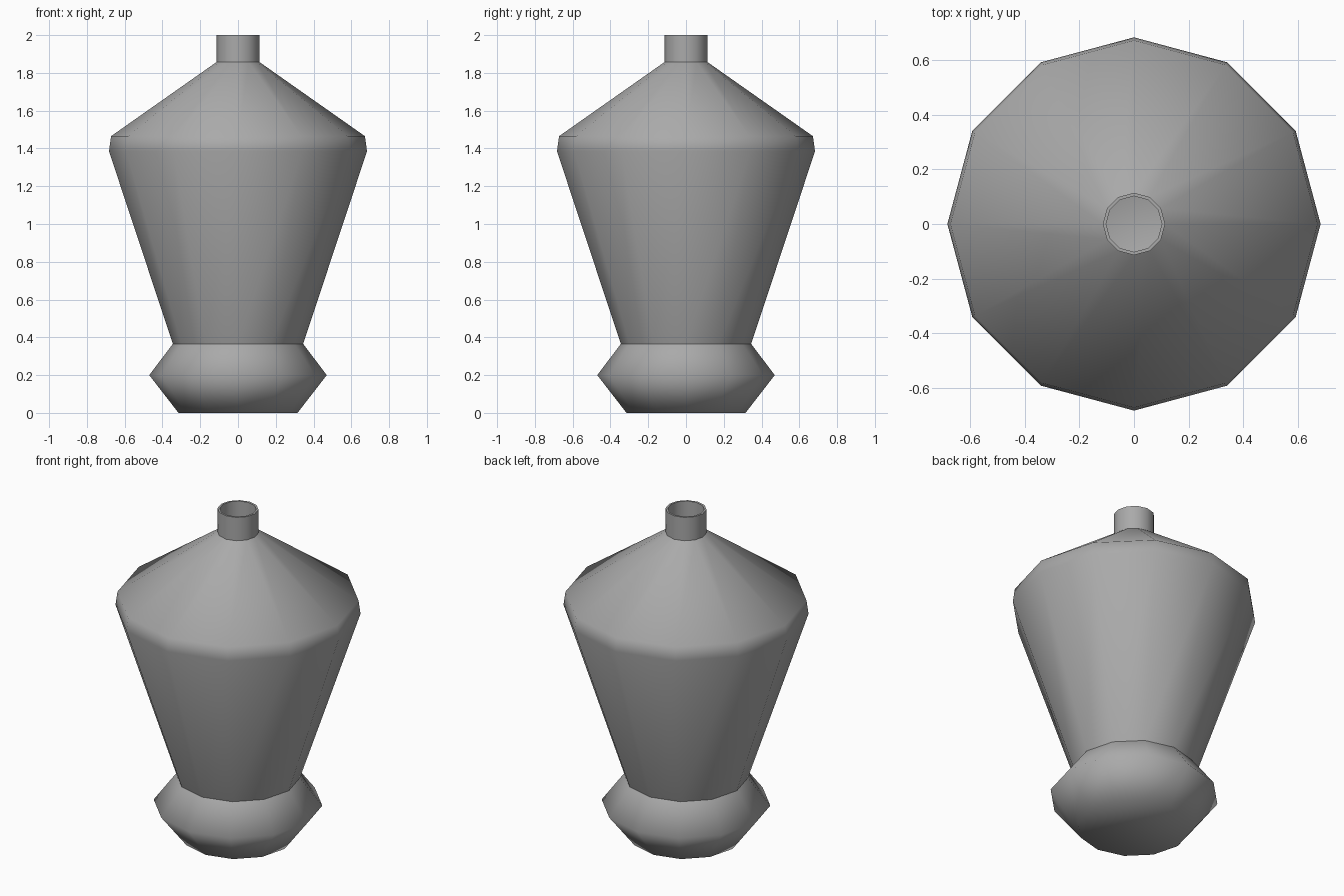
import bpy, bmesh
from math import cos, sin, tau

SIDES = 12
WALL = 0.012

cube = bpy.data.objects.get("Cube")
if cube:
    bpy.data.objects.remove(cube)

grey = bpy.data.materials.new("stone grey")
grey.use_nodes = True
colour = (0.4, 0.4, 0.4, 1)
grey.diffuse_color = colour
grey.node_tree.nodes["Principled BSDF"].inputs["Base Color"].default_value = colour

# Outer profile from the foot up to the lip: radius, height, sharp ring
outer = [
    (0.315, 0.0, False),
    (0.47, 0.2, False),
    (0.345, 0.365, True),
    (0.683, 1.385, False),
    (0.672, 1.465, False),
    (0.114, 1.857, True),
    (0.114, 2.0, True),
]
# Inner wall runs back down to a floor just above the base
inner = [(r - WALL, max(z, WALL) if z < 2 else z, sharp) for r, z, sharp in reversed(outer)]


def lathe(name, profile):
    """Turn a profile round the z axis and cap both ends."""
    bm = bmesh.new()
    rings = []
    for r, z, _ in profile:
        rings.append([bm.verts.new((r * cos(tau * i / SIDES), r * sin(tau * i / SIDES), z))
                      for i in range(SIDES)])
    for low, high in zip(rings, rings[1:]):
        for i in range(SIDES):
            j = (i + 1) % SIDES
            bm.faces.new((low[i], low[j], high[j], high[i]))
    bm.faces.new(rings[0][::-1])
    bm.faces.new(rings[-1])
    for face in bm.faces:
        face.smooth = True
    # Crisp seams at the foot, neck and lip
    for ring, (_, _, sharp) in zip(rings, profile):
        for i in range(SIDES):
            if sharp:
                bm.edges.get((ring[i], ring[(i + 1) % SIDES])).smooth = False
    bmesh.ops.recalc_face_normals(bm, faces=bm.faces[:])
    mesh = bpy.data.meshes.new(name)
    bm.to_mesh(mesh)
    bm.free()
    mesh.materials.append(grey)
    obj = bpy.data.objects.new(name, mesh)
    bpy.context.collection.objects.link(obj)
    return obj


lathe("hollow_vase", outer + inner)
